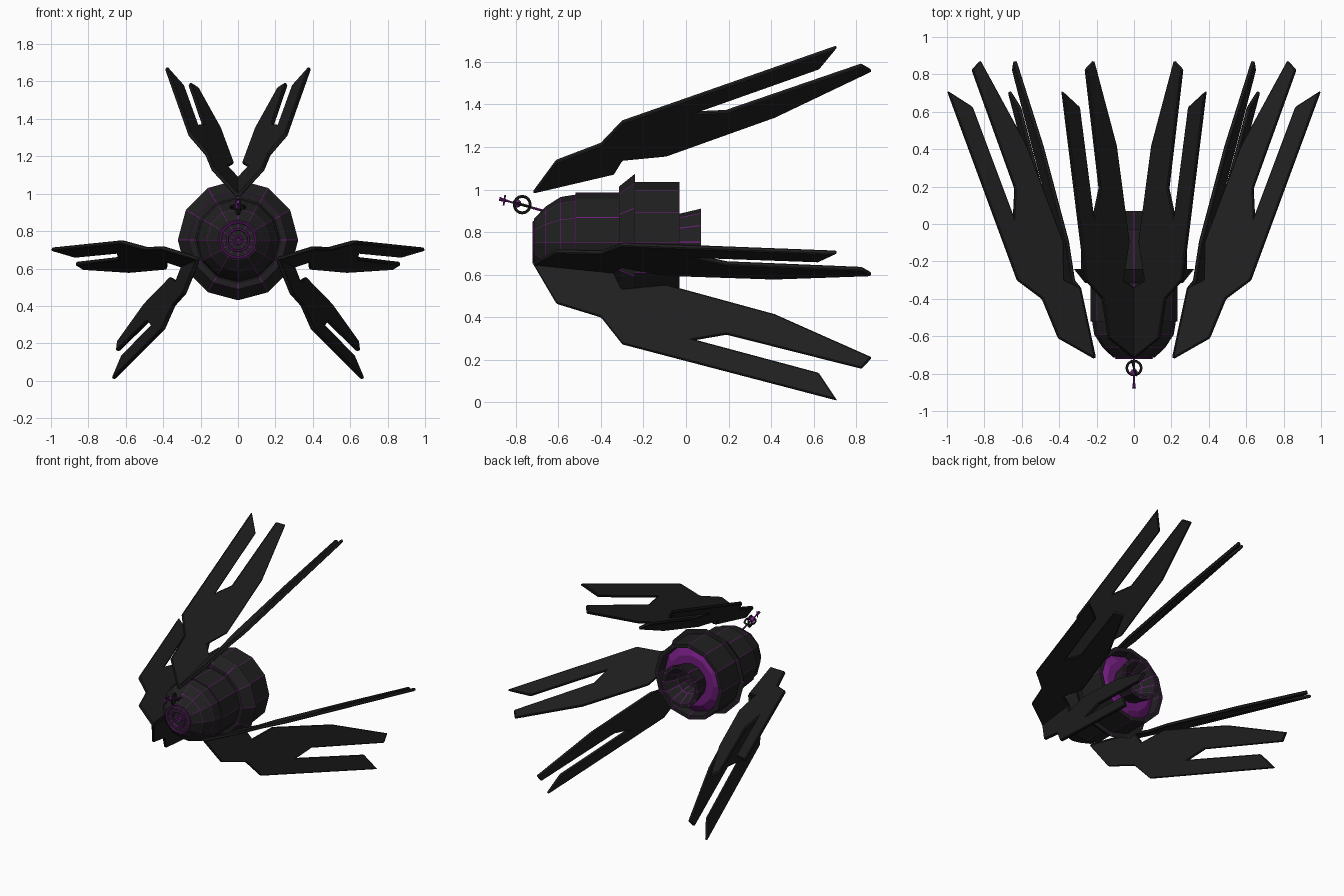
import bpy, bmesh, math
from mathutils import Matrix, Vector

if "Cube" in bpy.data.objects:
    bpy.data.objects.remove(bpy.data.objects["Cube"])

ZC = 0.752      # height of the hull axis
SIDES = 12


def material(name, rgb):
    m = bpy.data.materials.new(name)
    m.diffuse_color = (*rgb, 1)
    m.use_nodes = True
    m.node_tree.nodes["Principled BSDF"].inputs["Base Color"].default_value = m.diffuse_color
    return m


DARK = material("dark_plate", (0.014, 0.014, 0.014))
PURPLE = material("purple_glow", (0.16, 0.012, 0.2))


def add_object(name, bm, mats):
    me = bpy.data.meshes.new(name)
    bm.to_mesh(me)
    bm.free()
    for m in mats:
        me.materials.append(m)
    ob = bpy.data.objects.new(name, me)
    bpy.context.collection.objects.link(ob)
    return ob


def lathe(name, profile, mat=DARK, seam=0.003, closed=False):
    """Spin (y, r) points round the hull axis; seam = purple gap between plates."""
    bm = bmesh.new()
    rings = []
    for y, r in profile:
        if r == 0:
            rings.append([bm.verts.new((0, y, ZC))] * SIDES)
        else:
            rings.append([bm.verts.new((r * math.sin(2 * math.pi * i / SIDES), y,
                                        ZC + r * math.cos(2 * math.pi * i / SIDES)))
                          for i in range(SIDES)])
    pairs = list(zip(rings, rings[1:]))
    if closed:
        pairs.append((rings[-1], rings[0]))
    for a, b in pairs:
        for i in range(SIDES):
            j = (i + 1) % SIDES
            bm.faces.new(list(dict.fromkeys((a[i], a[j], b[j], b[i]))))
    bmesh.ops.recalc_face_normals(bm, faces=bm.faces)
    if seam:
        wide = [f for f in bm.faces if min(e.calc_length() for e in f.edges) > 4 * seam]
        rim = bmesh.ops.inset_individual(bm, faces=wide, thickness=seam, depth=0)
        for f in rim["faces"]:
            f.material_index = 1
    return add_object(name, bm, [mat, PURPLE])


# Hull: rounded nose, mid drum, rear drum with recessed back
lathe("nose", [(-0.70, 0), (-0.70, 0.055), (-0.715, 0.06), (-0.715, 0.11),
               (-0.66, 0.168), (-0.59, 0.213), (-0.52, 0.224)], seam=0.002)
lathe("mid_drum", [(-0.52, 0.20), (-0.52, 0.233), (-0.31, 0.233)])
lathe("collar", [(-0.315, 0.22), (-0.315, 0.262), (-0.24, 0.322), (-0.24, 0.26)])
lathe("rear_drum", [(-0.25, 0.284), (-0.03, 0.284), (-0.03, 0.255), (-0.10, 0.245)])
lathe("engine_glow_ring", [(-0.10, 0.25), (-0.06, 0.19), (-0.06, 0.11)], mat=PURPLE, seam=0)
lathe("exhaust_nozzle", [(-0.07, 0.125), (0.07, 0.158), (0.07, 0.13), (-0.02, 0.085),
                         (-0.10, 0.075), (-0.10, 0)], seam=0.004)


def ring(name, major, minor, loc, rot, mat):
    bpy.ops.mesh.primitive_torus_add(major_segments=16, minor_segments=6, major_radius=major,
                                     minor_radius=minor, location=loc, rotation=rot)
    ob = bpy.context.object
    ob.name = name
    ob.data.materials.append(mat)


# Rings on the nose face
for i, (r, y) in enumerate([(0.095, -0.717), (0.058, -0.715), (0.02, -0.702)]):
    ring(f"nose_ring_{i}", r, 0.006, (0, y, ZC), (math.pi / 2, 0, 0), PURPLE)


def rod(name, a, b, r1, r2, mat):
    a, b = Vector(a), Vector(b)
    bpy.ops.mesh.primitive_cone_add(vertices=8, radius1=r1, radius2=r2, depth=(b - a).length,
                                    location=(a + b) / 2,
                                    rotation=(b - a).to_track_quat('Z', 'Y').to_euler())
    ob = bpy.context.object
    ob.name = name
    ob.data.materials.append(mat)


# Antenna: sloping spike carrying a small ball inside two crossed rings
tip, foot, hub = (0, -0.878, 0.956), (0, -0.67, 0.90), (0, -0.77, 0.929)
rod("antenna_shaft", foot, tip, 0.006, 0.004, PURPLE)
rod("antenna_tip", (0, -0.83, 0.944), tip, 0.004, 0.01, PURPLE)
rod("antenna_crossbar", (0, -0.858, 0.925), (0, -0.85, 0.975), 0.004, 0.004, PURPLE)
bpy.ops.mesh.primitive_uv_sphere_add(segments=10, ring_count=6, radius=0.02,
                                     location=(0, -0.795, 0.935))
bpy.context.object.name = "antenna_ball"
bpy.context.object.data.materials.append(PURPLE)
tilt = math.radians(-15)
ring("antenna_ring_flat", 0.039, 0.007, hub, (tilt, 0, 0), DARK)
ring("antenna_ring_upright", 0.039, 0.007, hub, (tilt, math.pi / 2, 0), DARK)

# Forked wing blade: side-view outline (y, z) laid on a slanted plane
OUTLINE = [(-0.72, 0.986), (-0.61, 1.135), (-0.40, 1.215), (-0.30, 1.32), (0.71, 1.673),
           (0.625, 1.57), (0.04, 1.363), (0.19, 1.37), (0.825, 1.588), (0.873, 1.56),
           (0.837, 1.535), (0.418, 1.343), (-0.094, 1.16), (-0.30, 1.14), (-0.34, 1.075)]
OUTLINE[10:11] = []


def wing(name, side, angle):
    bm = bmesh.new()
    bm.faces.new([bm.verts.new((side * (-0.265 * (y + 0.72) + 1.112 * (z - 0.986)), y, z - ZC))
                  for y, z in OUTLINE])
    bm.transform(Matrix.Translation((0, 0, ZC)) @ Matrix.Rotation(math.radians(angle), 4, 'Y'))
    ob = add_object(name, bm, [DARK])
    mod = ob.modifiers.new("thickness", 'SOLIDIFY')
    mod.thickness, mod.offset = 0.022, 0
    bev = ob.modifiers.new("edge", 'BEVEL')
    bev.width, bev.segments = 0.005, 1


# Three V-shaped pairs of wings round the hull
for place, angle in (("top", 0), ("right", 115.4), ("left", -115.4)):
    for hand, side in (("a", 1), ("b", -1)):
        wing(f"{place}_wing_{hand}", side, angle)
